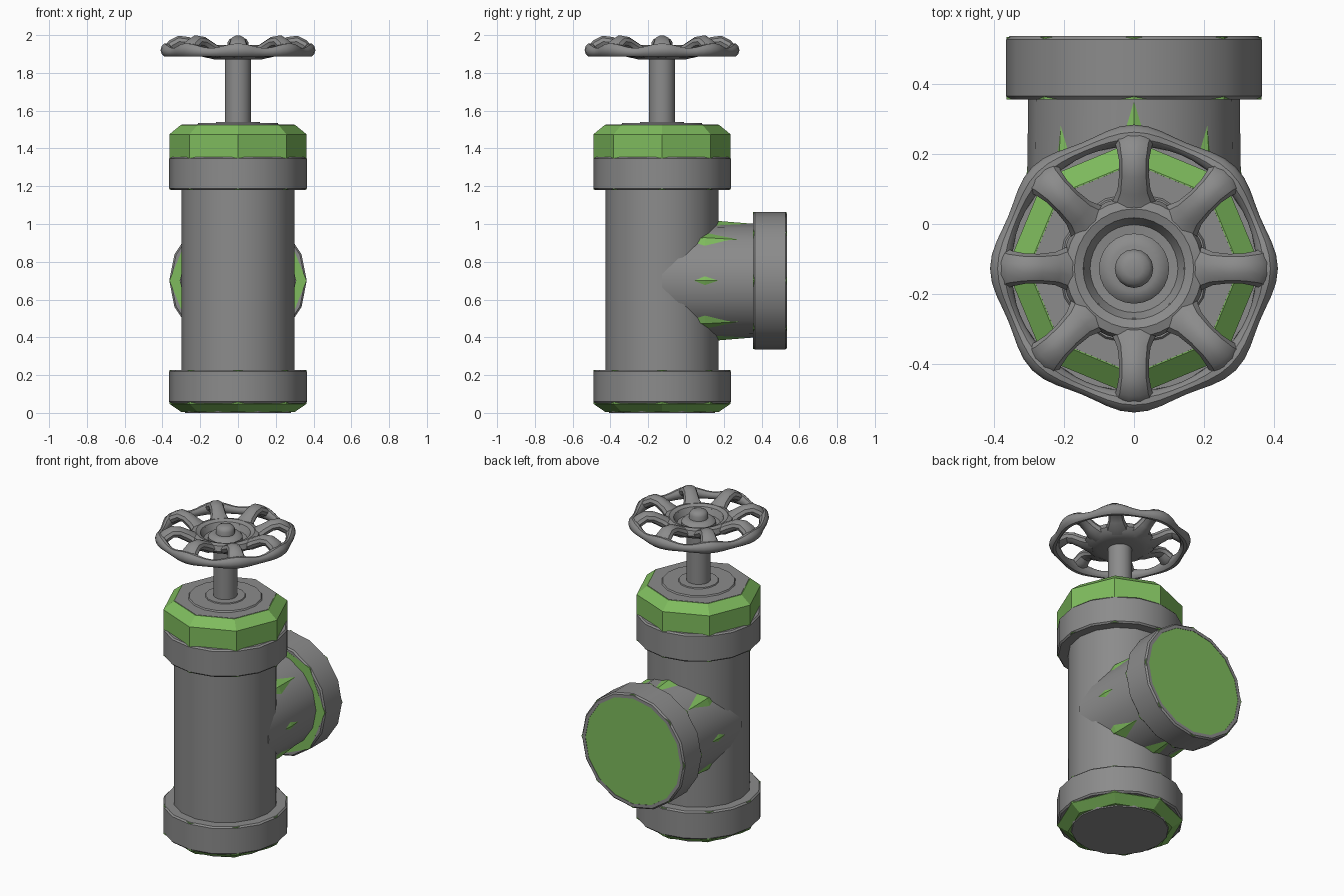
import bpy, bmesh, math
from mathutils import Vector, Matrix

if "Cube" in bpy.data.objects:
    bpy.data.objects.remove(bpy.data.objects["Cube"])

YC = -0.127   # y of the upright pipe axis
ZB = 0.70     # height of the side branch axis
TAU = math.tau

green = bpy.data.materials.new("green_paint")
green.diffuse_color = (0.21, 0.50, 0.11, 1)
green.use_nodes = True
green.node_tree.nodes["Principled BSDF"].inputs["Base Color"].default_value = green.diffuse_color
grey = bpy.data.materials.new("dark_grey_metal")
grey.diffuse_color = (0.26, 0.26, 0.26, 1)
grey.use_nodes = True
grey.node_tree.nodes["Principled BSDF"].inputs["Base Color"].default_value = grey.diffuse_color


def finish(name, bm, mat=grey, smooth=True):
    bmesh.ops.recalc_face_normals(bm, faces=bm.faces[:])
    me = bpy.data.meshes.new(name)
    bm.to_mesh(me)
    bm.free()
    ob = bpy.data.objects.new(name, me)
    bpy.context.collection.objects.link(ob)
    me.materials.append(mat)
    if smooth:
        bpy.ops.object.select_all(action='DESELECT')
        ob.select_set(True)
        bpy.context.view_layer.objects.active = ob
        bpy.ops.object.shade_smooth_by_angle(angle=math.radians(35))
    return ob


def skin(bm, rings, closed=False):
    """Join rings of points into a surface, capped unless closed on itself."""
    vs = [[bm.verts.new(p) for p in r] for r in rings]
    n = len(vs[0])
    pairs = list(zip(vs, vs[1:])) + ([(vs[-1], vs[0])] if closed else [])
    for a, b in pairs:
        for i in range(n):
            j = (i + 1) % n
            bm.faces.new((a[i], a[j], b[j], b[i]))
    if not closed:
        bm.faces.new(vs[0])
        bm.faces.new(vs[-1])


UP = Matrix.Translation((0, YC, 0))
BRANCH = Matrix.Translation((0, 0, ZB)) @ Matrix.Rotation(-math.pi / 2, 4, 'X')
NARROW = BRANCH @ Matrix.Diagonal((0.96, 1, 1, 1))


def lathe(name, prof, n=16, frame=UP, mat=grey, smooth=True, closed=False):
    """Revolve (radius, height) points around the frame's axis."""
    bm = bmesh.new()
    skin(bm, [[frame @ Vector((r * math.cos(TAU * i / n), r * math.sin(TAU * i / n), h))
               for i in range(n)] for r, h in prof], closed)
    return finish(name, bm, mat, smooth)


def collar(name, h0, h1, frame=UP, inner=0.27):
    """Grey sleeve with softened edges."""
    R, c = 0.364, 0.009
    prof = [(inner, h0), (R - c, h0), (R, h0 + c), (R, h1 - c), (R - c, h1), (inner, h1)]
    return lathe(name, prof, 16, frame, closed=True)


# upright pipe and its grey collars
lathe("main_pipe", [(0.30, 0.10), (0.30, 1.30)])
collar("upper_collar", 1.18, 1.355)
collar("lower_collar", 0.05, 0.228)

# green octagonal end caps
lathe("top_cap", [(0.363, 1.182), (0.363, 1.475), (0.302, 1.525)], 8, mat=green, smooth=False)
lathe("bottom_cap", [(0.302, 0.006), (0.363, 0.048), (0.363, 0.226)], 8, mat=green, smooth=False)
lathe("top_plate", [(0.30, 1.50), (0.298, 1.527)], 8, smooth=False)
lathe("bottom_plate", [(0.28, 0.0), (0.29, 0.02)], 16, smooth=False)

# gland rings and stem
lathe("gland_disc", [(0.22, 1.52), (0.21, 1.535)], 16)
lathe("gland_ring", [(0.12, 1.53), (0.115, 1.541)], 16)
lathe("stem", [(0.07, 1.50), (0.07, 1.92)], 16)

# side branch: grey pipe with the green octagonal core showing through
lathe("branch_pipe", [(0.307, YC), (0.301, 0.40)], 16, BRANCH)
lathe("branch_core", [(0.305, YC), (0.322, 0.10), (0.301, 0.356)], 8, NARROW, green, False)
lathe("branch_flange_core", [(0.363, 0.3545), (0.363, 0.533)], 8, BRANCH, green, False)
collar("branch_flange", 0.355, 0.535, BRANCH, 0.335)
lathe("branch_end_face", [(0.34, 0.50), (0.34, 0.533)], 16, BRANCH, green, False)

# handwheel rim, swelling where each spoke meets it
rings = []
for i in range(64):
    a = TAU * i / 64
    w = math.cos(8 * a)
    R, z, t = 0.374 + 0.005 * w, 1.915 + 0.006 * w, 0.025 + 0.006 * w
    rings.append([UP @ Vector(((R + t * math.cos(b)) * math.cos(a),
                               (R + t * math.cos(b)) * math.sin(a), z + 1.2 * t * math.sin(b)))
                  for b in (TAU * k / 10 for k in range(10))])
bm = bmesh.new()
skin(bm, rings, True)
finish("wheel_rim", bm)

# eight arched spokes flaring at both ends: (distance, height, half width, half depth)
path = [(0.15, 1.905, 0.075, 0.03), (0.19, 1.918, 0.062, 0.033), (0.225, 1.938, 0.047, 0.033),
        (0.27, 1.961, 0.042, 0.032), (0.31, 1.966, 0.043, 0.033), (0.345, 1.947, 0.05, 0.033),
        (0.375, 1.922, 0.062, 0.026), (0.385, 1.915, 0.05, 0.015)]
bm = bmesh.new()
for s in range(8):
    rot = UP @ Matrix.Rotation(TAU * s / 8, 4, 'Z')
    rings = []
    for i, (r, z, w, h) in enumerate(path):
        p, q = path[max(i - 1, 0)], path[min(i + 1, len(path) - 1)]
        d = Vector((q[0] - p[0], 0, q[1] - p[1])).normalized()
        up = Vector((-d.z, 0, d.x))
        rings.append([rot @ (Vector((r, 0, z)) + Vector((0, w * math.cos(b), 0))
                             + up * (h * math.sin(b)))
                      for b in (TAU * k / 10 for k in range(10))])
    skin(bm, rings)
finish("wheel_spokes", bm)

# dished hub with a broad raised lip, then washer and domed nut
lathe("wheel_hub", [(0.07, 1.87), (0.13, 1.872), (0.18, 1.885), (0.205, 1.91), (0.195, 1.94),
                    (0.17, 1.947), (0.145, 1.938), (0.125, 1.90), (0.07, 1.895)], 32, closed=True)
lathe("hub_washer", [(0.10, 1.88), (0.10, 1.915), (0.085, 1.93), (0.065, 1.935)], 24)
lathe("hub_nut", [(0.055, 1.92), (0.055, 1.962), (0.045, 1.978), (0.025, 1.987)], 16)
